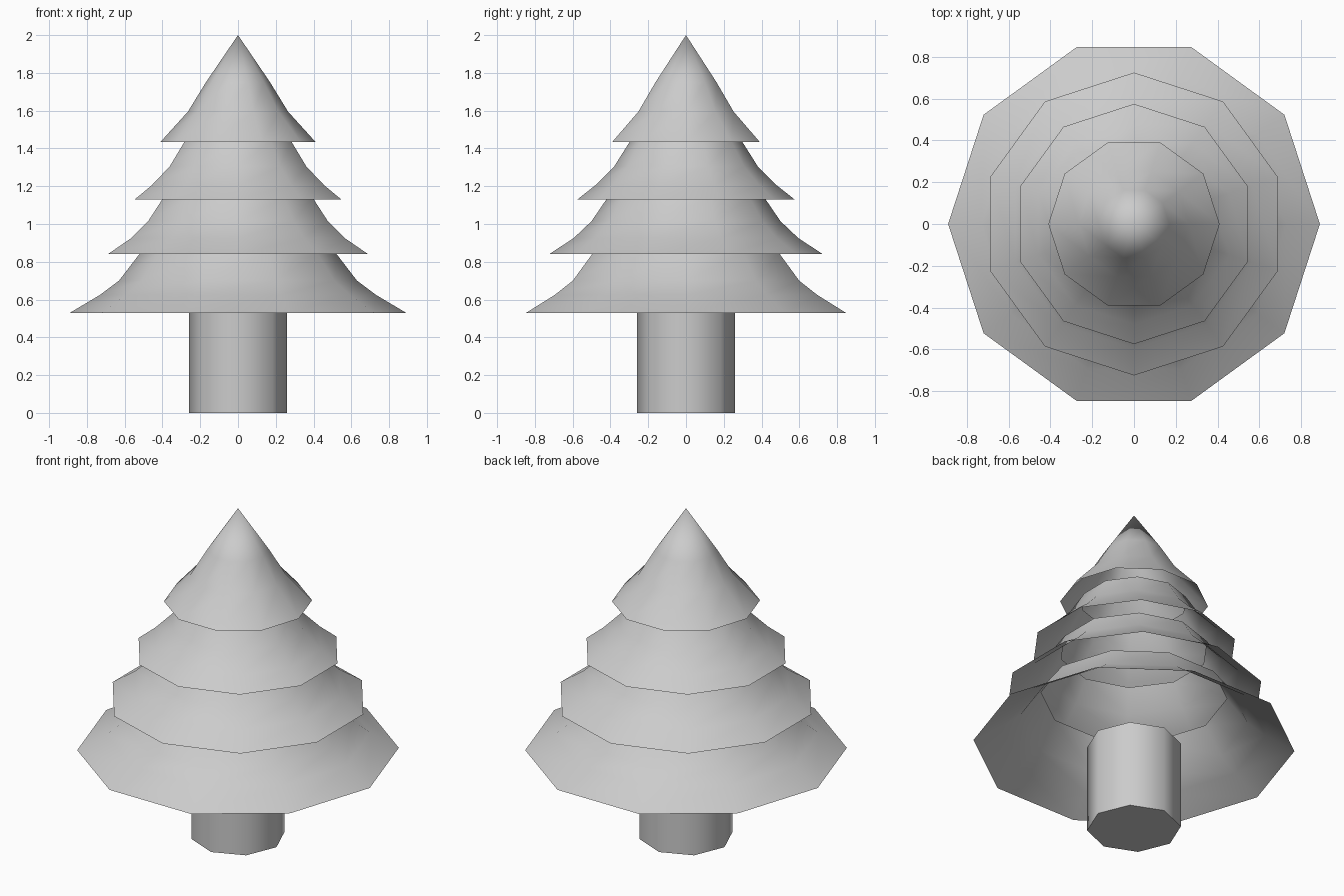
import bpy, bmesh
from math import cos, sin, tau, radians

if "Cube" in bpy.data.objects:
    bpy.data.objects.remove(bpy.data.objects["Cube"])


def lathe(name, profile, sides, turn=0.0, cap=False):
    """Spin (radius, z) points into a shell; radius 0 makes a tip."""
    bm = bmesh.new()
    rings = []
    for r, z in profile:
        if r == 0:
            rings.append([bm.verts.new((0, 0, z))] * sides)
        else:
            rings.append([bm.verts.new((r * cos(turn + tau * i / sides),
                                        r * sin(turn + tau * i / sides), z))
                          for i in range(sides)])
    for low, high in zip(rings, rings[1:]):
        for i in range(sides):
            j = (i + 1) % sides
            corners = [low[i], low[j], high[j], high[i]]
            bm.faces.new(list(dict.fromkeys(corners)))
    if cap:
        bm.faces.new(rings[0][::-1])
        bm.faces.new(rings[-1])
    mesh = bpy.data.meshes.new(name)
    bm.to_mesh(mesh)
    bm.free()
    obj = bpy.data.objects.new(name, mesh)
    bpy.context.collection.objects.link(obj)
    bpy.ops.object.select_all(action='DESELECT')
    obj.select_set(True)
    bpy.context.view_layer.objects.active = obj
    bpy.ops.object.shade_smooth_by_angle(angle=radians(50))
    return obj


# Eight-sided trunk
lathe("trunk", [(0.26, 0), (0.26, 0.53)], 8, cap=True)

# Flared ten-sided branch skirts, open underneath and at the top
half = tau / 20
lathe("branches_bottom", [(0.89, 0.53), (0.73, 0.625), (0.63, 0.70), (0.515, 0.85)], 10)
lathe("branches_lower", [(0.725, 0.84), (0.595, 0.925), (0.50, 1.015), (0.415, 1.14)], 10, half)
lathe("branches_upper", [(0.575, 1.13), (0.48, 1.205), (0.38, 1.305), (0.295, 1.44)], 10, half)

# Pointed top skirt
lathe("branches_top", [(0.41, 1.435), (0.265, 1.595), (0.17, 1.75), (0, 2.0)], 10)
